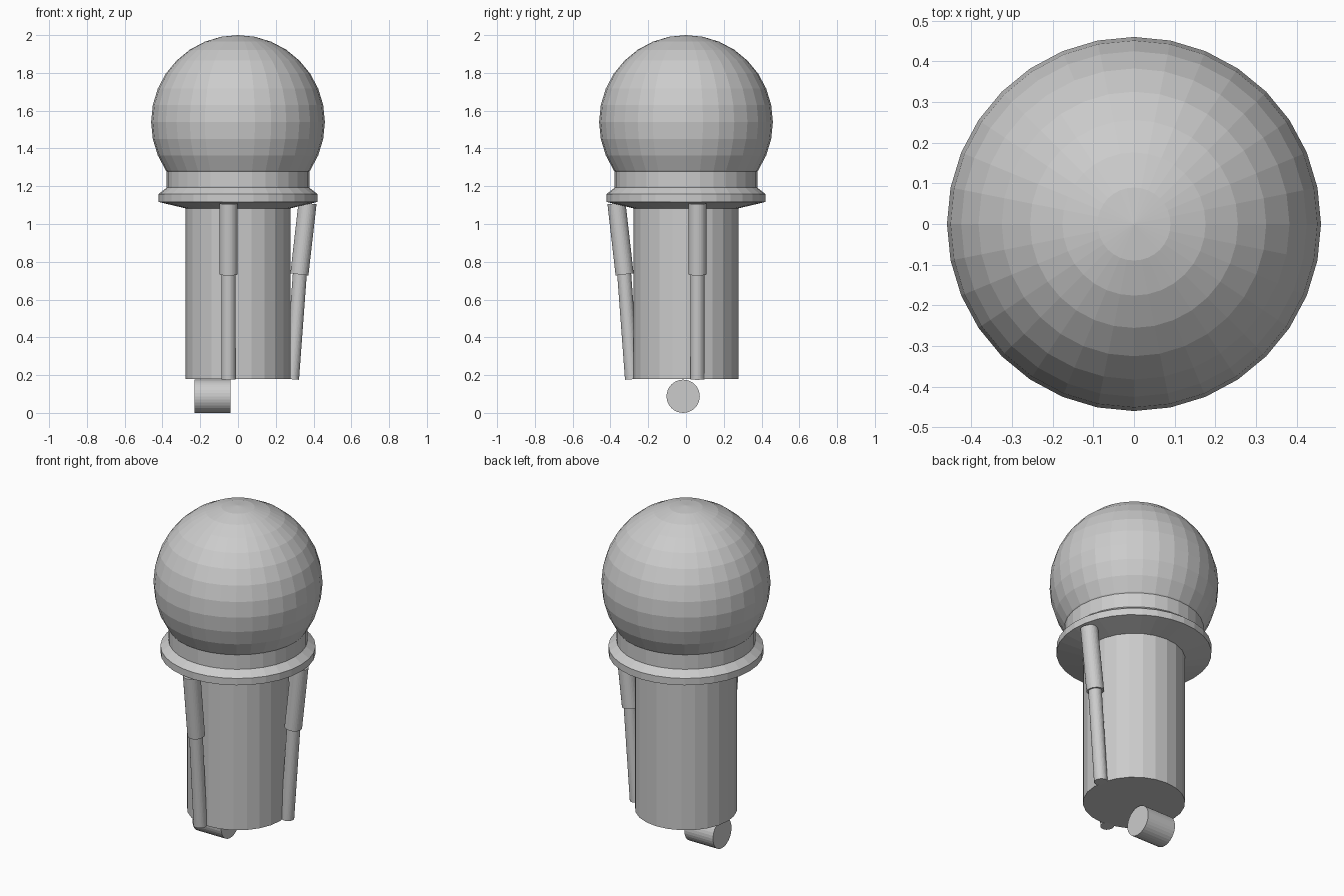
import bpy, bmesh, math
from mathutils import Vector

cube = bpy.data.objects.get("Cube")
if cube:
    bpy.data.objects.remove(cube, do_unlink=True)

grey = bpy.data.materials.new("plain grey")
grey.use_nodes = True
COLOUR = (0.6, 0.6, 0.6, 1)
grey.diffuse_color = COLOUR
grey.node_tree.nodes["Principled BSDF"].inputs["Base Color"].default_value = COLOUR


def finish(name, bm):
    bmesh.ops.recalc_face_normals(bm, faces=bm.faces)
    mesh = bpy.data.meshes.new(name)
    bm.to_mesh(mesh)
    bm.free()
    mesh.materials.append(grey)
    obj = bpy.data.objects.new(name, mesh)
    bpy.context.collection.objects.link(obj)
    return obj


def rod(name, start, end, radius, sides=32):
    """Capped cylinder between two points."""
    start, end = Vector(start), Vector(end)
    axis = end - start
    bm = bmesh.new()
    bmesh.ops.create_cone(bm, cap_ends=True, segments=sides, radius1=radius,
                          radius2=radius, depth=axis.length)
    obj = finish(name, bm)
    obj.rotation_mode = 'QUATERNION'
    obj.rotation_quaternion = axis.to_track_quat('Z', 'Y')
    obj.location = (start + end) / 2
    return obj


def lathe(name, profile, sides=32):
    """Closed solid turned about z from (radius, height) points."""
    bm = bmesh.new()
    rings = [[bm.verts.new((r * math.cos(math.tau * i / sides),
                            r * math.sin(math.tau * i / sides), z))
              for i in range(sides)] for r, z in profile]
    for low, high in zip(rings, rings[1:]):
        for i in range(sides):
            j = (i + 1) % sides
            bm.faces.new((low[i], low[j], high[j], high[i]))
    bm.faces.new(rings[0])
    bm.faces.new(rings[-1])
    return finish(name, bm)


# Round head
bm = bmesh.new()
bmesh.ops.create_uvsphere(bm, u_segments=32, v_segments=16, radius=0.46)
head = finish("head", bm)
head.location.z = 1.54

# Neck and bevelled flange under the head
lathe("neck", [(0.378, 1.17), (0.378, 1.29)])
lathe("flange", [(0.278, 1.083), (0.422, 1.117), (0.422, 1.158), (0.378, 1.192)])

# Main column
rod("body", (0, 0, 0.18), (0, 0, 1.1), 0.278, 24)

# Two-stage legs: outward distance at top, joint and foot
for name, place in (("front", lambda d, z: (-0.05, -d, z)),
                    ("side", lambda d, z: (d, 0.06, z))):
    rod(name + "_upper_leg", place(0.368, 1.11), place(0.325, 0.733), 0.048)
    rod(name + "_lower_leg", place(0.329, 0.76), place(0.286, 0.178), 0.037)

# Roller under the body
rod("roller", (-0.23, -0.015, 0.088), (-0.04, -0.015, 0.088), 0.088)
